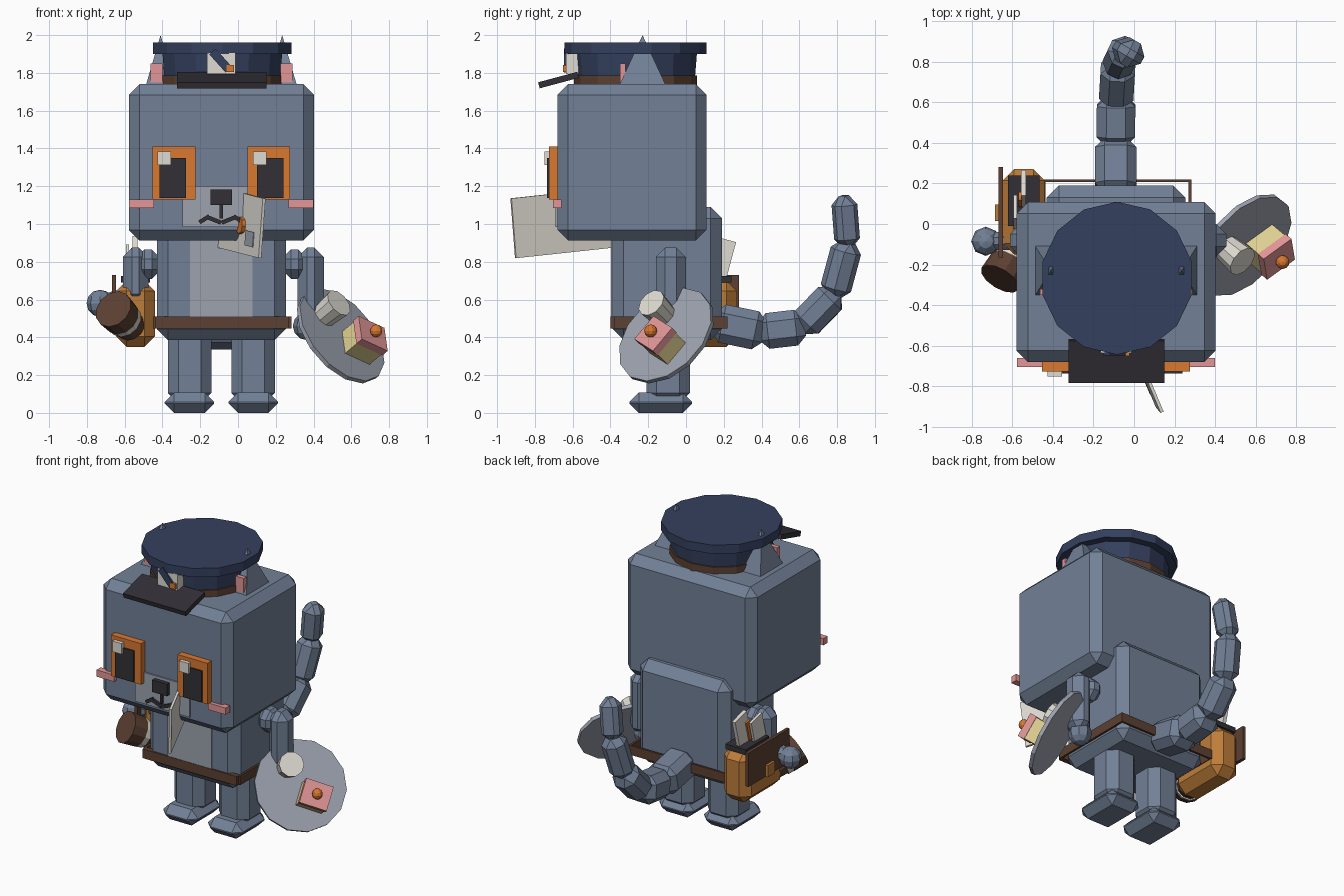
import bpy, bmesh, math
from mathutils import Vector, Matrix

if "Cube" in bpy.data.objects:
    bpy.data.objects.remove(bpy.data.objects["Cube"])

CX = -0.088  # symmetry plane of the figure


def mat(name, r, g, b):
    m = bpy.data.materials.new(name)
    lin = [((c / 255 + 0.055) / 1.055) ** 2.4 for c in (r, g, b)]
    m.diffuse_color = (*lin, 1)
    m.use_nodes = True
    m.node_tree.nodes["Principled BSDF"].inputs["Base Color"].default_value = m.diffuse_color
    return m


FUR = mat("blue_grey_fur", 114, 128, 150)
LIGHT = mat("light_grey", 156, 162, 174)
ORANGE = mat("orange", 216, 120, 48)
DARK = mat("charcoal", 50, 48, 54)
WHITE = mat("off_white", 222, 219, 210)
PINK = mat("pink", 226, 150, 150)
NAVY = mat("navy", 52, 64, 94)
BROWN = mat("brown", 92, 64, 50)
TAN = mat("tan_leather", 190, 125, 58)
CREAM = mat("cream_yellow", 224, 208, 146)


def finish(bm, name, m, loc=(0, 0, 0), rot=None):
    mesh = bpy.data.meshes.new(name)
    bmesh.ops.recalc_face_normals(bm, faces=bm.faces)
    bm.to_mesh(mesh)
    bm.free()
    mesh.materials.append(m)
    ob = bpy.data.objects.new(name, mesh)
    bpy.context.collection.objects.link(ob)
    r = rot.to_4x4() if rot else Matrix()
    ob.matrix_world = Matrix.Translation(loc) @ r
    return ob


def block(name, c, size, m, bevel=0, rot=None):
    """Box by centre and size, with optional chamfer and rotation."""
    bm = bmesh.new()
    bmesh.ops.create_cube(bm, size=1)
    bmesh.ops.scale(bm, vec=size, verts=bm.verts)
    if bevel:
        bmesh.ops.bevel(bm, geom=bm.edges[:], offset=bevel, segments=1,
                        affect='EDGES', clamp_overlap=True)
    return finish(bm, name, m, c, rot)


def box(name, x, y, z, m, bevel=0):
    """Box by its x, y and z ranges."""
    r = (x, y, z)
    return block(name, [(a + b) / 2 for a, b in r], [b - a for a, b in r], m, bevel)


def pair(name, x, y, z, m, bevel=0):
    """Box and its mirror image about the figure's centre."""
    box(name + "_right", x, y, z, m, bevel)
    box(name + "_left", (2 * CX - x[1], 2 * CX - x[0]), y, z, m, bevel)


def limb(name, p, q, w, m, bevel):
    """Chamfered square bar from p to q."""
    p, q = Vector(p), Vector(q)
    rot = (q - p).to_track_quat('Z', 'X').to_matrix()
    return block(name, (p + q) / 2, (w, w, (q - p).length), m, bevel, rot)


def tube(name, base, r1, r2, h, m, sides=14, rot=None):
    """Cone or cylinder rising from base."""
    bm = bmesh.new()
    bmesh.ops.create_cone(bm, cap_ends=True, segments=sides, radius1=r1, radius2=r2,
                          depth=h, matrix=Matrix.Translation((0, 0, h / 2)))
    return finish(bm, name, m, base, rot)


def ball(name, c, r, m, sides=8):
    bm = bmesh.new()
    bmesh.ops.create_uvsphere(bm, u_segments=sides, v_segments=6, radius=r)
    return finish(bm, name, m, c)


def axes(x, y):
    """Rotation whose local x, y follow two nearly perpendicular directions."""
    x = Vector(x).normalized()
    z = x.cross(Vector(y)).normalized()
    return Matrix((x, z.cross(x), z)).transposed()


# head and body
box("head", (-0.578, 0.402), (-0.68, 0.108), (0.913, 1.74), FUR, 0.056)
box("body", (-0.43, 0.254), (-0.39, 0.19), (0.385, 1.09), FUR, 0.06)
box("belly_patch", (-0.255, 0.078), (-0.397, -0.38), (0.50, 0.96), LIGHT)

# belt: open frame around the body
belt = box("belt", (-0.45, 0.282), (-0.38, 0.22), (0.447, 0.51), BROWN)
bm = bmesh.new()
bm.from_mesh(belt.data)
bmesh.ops.delete(bm, geom=[f for f in bm.faces if abs(f.normal.z) > 0.5], context='FACES')
bm.to_mesh(belt.data)
bm.free()
belt.modifiers.new("wall", 'SOLIDIFY').thickness = 0.02
box("belt_front", (-0.44, 0.27), (-0.40, -0.375), (0.447, 0.51), BROWN)

# legs, feet, shoulders
pair("leg", (-0.035, 0.195), (-0.21, 0.02), (0.05, 0.47), FUR, 0.055)
pair("foot", (-0.05, 0.212), (-0.30, 0.033), (0.0, 0.108), FUR, 0.05)
pair("shoulder", (0.23, 0.37), (-0.16, 0.0), (0.71, 0.865), FUR, 0.05)

# arms and hands
box("arm_right", (0.315, 0.455), (-0.16, 0.0), (0.46, 0.875), FUR, 0.05)
ball("hand_right", (0.365, -0.085, 0.46), 0.075, FUR)
box("upper_arm_left", (-0.61, -0.475), (-0.16, 0.0), (0.58, 0.875), FUR, 0.05)
limb("forearm_left", (-0.55, -0.08, 0.63), (-0.72, -0.085, 0.58), 0.09, FUR, 0.028)
ball("hand_left", (-0.73, -0.085, 0.58), 0.072, FUR)

# tail
path = [(-0.09, 0.16, 0.48), (-0.09, 0.40, 0.43), (-0.088, 0.615, 0.455),
        (-0.078, 0.785, 0.63), (-0.045, 0.855, 0.89), (-0.01, 0.835, 1.15)]
for i, w in enumerate((0.205, 0.19, 0.17, 0.155, 0.135)):
    p, q = Vector(path[i]), Vector(path[i + 1])
    d = (q - p).normalized() * 0.015
    limb(f"tail_{i + 1}", p - d, q + d * (i < 4), w, FUR, 0.048)

# eyes and cheeks
pair("eye", (0.05, 0.276), (-0.725, -0.67), (1.13, 1.41), ORANGE)
pair("pupil", (0.10, 0.24), (-0.735, -0.72), (1.137, 1.35), DARK)
for n, x in (("left", -0.425), ("right", 0.08)):
    box("eye_glint_" + n, (x, x + 0.07), (-0.75, -0.72), (1.312, 1.385), WHITE)
pair("cheek", (0.268, 0.40), (-0.705, -0.66), (1.084, 1.13), PINK)

# muzzle, nose and mouth
box("muzzle", (-0.295, 0.118), (-0.69, -0.67), (0.985, 1.2), LIGHT)
box("nose", (-0.145, -0.033), (-0.72, -0.68), (1.1, 1.182), DARK)
box("mouth_stem", (-0.097, -0.079), (-0.705, -0.68), (1.03, 1.11), DARK)
for s in (-1, 1):
    for off, z, w, ang in ((0.034, 1.02, 0.07, -22), (0.09, 1.025, 0.062, 32)):
        block("mouth_bar", (CX + s * off, -0.695, z), (w, 0.02, 0.022), DARK, 0,
              Matrix.Rotation(math.radians(s * ang), 3, 'Y'))

# ears
for s, n in ((-1, "left"), (1, "right")):
    bm = bmesh.new()
    bmesh.ops.create_cone(bm, cap_ends=True, segments=4, radius1=math.sqrt(2), radius2=0,
                          depth=1, matrix=Matrix.Rotation(math.pi / 4, 4, 'Z'))
    bmesh.ops.scale(bm, vec=(0.082, 0.13, 0.28), verts=bm.verts)
    finish(bm, "ear_" + n, FUR, (CX + s * 0.322, -0.23, 1.86))
pair("inner_ear", (0.225, 0.288), (-0.35, -0.32), (1.75, 1.85), PINK)

# cap
C = Vector((CX + 0.005, -0.267, 0))
tube("cap_band", C + Vector((0, 0, 1.735)), 0.325, 0.325, 0.05, BROWN)
tube("cap_crown", C + Vector((0, 0, 1.78)), 0.315, 0.325, 0.125, NAVY)
tube("cap_top", C + Vector((0, 0, 1.9)), 0.376, 0.376, 0.06, NAVY)
block("cap_visor", (-0.086, -0.675, 1.762), (0.472, 0.215, 0.033), DARK, 0,
      Matrix.Rotation(math.radians(15), 3, 'X'))
box("badge", (-0.165, -0.013), (-0.635, -0.57), (1.795, 1.905), WHITE)
block("badge_bar", (-0.092, -0.639, 1.865), (0.13, 0.015, 0.045), NAVY, 0,
      Matrix.Rotation(math.radians(48), 3, 'Y'))
box("badge_spot", (-0.06, -0.022), (-0.65, -0.62), (1.805, 1.842), ORANGE)

# envelope held in the mouth
E = axes((0.215, -0.51, -0.055), (0.025, -0.03, 0.315))
ec = Vector((0.02, -0.66, 1.005))


def on_env(a, b, h):
    return ec + E @ Vector((a, b, h))


block("envelope", ec, (0.555, 0.318, 0.016), WHITE, 0, E)
tube("envelope_seal", on_env(0.03, -0.01, 0.0), 0.045, 0.045, 0.028, ORANGE, 8, E)
block("envelope_stamp", on_env(0.14, -0.07, 0.009), (0.11, 0.08, 0.006), LIGHT, 0, E)

# tray with cup and cake
T = axes((0.76, 0.55, -0.35), (-0.108, 0.634, 0.762))
tc = Vector((0.545, -0.105, 0.41))


def on_tray(a, b, h):
    return tc + T @ Vector((a, b, h))


tube("tray", on_tray(0, 0, -0.015), 0.293, 0.293, 0.025, LIGHT, 14, T)
tube("tray_cup", on_tray(-0.112, 0.083, 0.0), 0.068, 0.08, 0.13, WHITE, 10, T)
block("cake", on_tray(0.088, -0.054, 0.055), (0.17, 0.15, 0.11), CREAM, 0, T)
block("cake_icing", on_tray(0.088, -0.054, 0.13), (0.18, 0.16, 0.045), PINK, 0, T)
ball("cake_cherry", on_tray(0.088, -0.054, 0.178), 0.034, ORANGE, 10)

# tilted takeaway cup
n = Vector((-0.45, -0.75, 0.45)).normalized()
M = n.to_track_quat('Z', 'Y').to_matrix()
top = Vector((-0.66, -0.27, 0.55))
for nm, d, r1, r2, h, m in (("cup_base", 0.21, 0.08, 0.087, 0.07, BROWN),
                            ("cup_ring", 0.14, 0.095, 0.098, 0.04, WHITE),
                            ("cup_lid", 0.10, 0.1, 0.106, 0.10, BROWN)):
    tube(nm, top - n * d, r1, r2, h, m, 12, M)

# shoulder bag with flap, buckle and papers
box("bag", (-0.645, -0.44), (-0.15, 0.27), (0.35, 0.70), TAN, 0.055)
box("bag_opening", (-0.62, -0.465), (-0.01, 0.24), (0.69, 0.725), DARK)
box("bag_flap", (-0.668, -0.645), (-0.165, 0.28), (0.50, 0.73), BROWN)
box("bag_buckle", (-0.685, -0.665), (0.015, 0.095), (0.50, 0.58), TAN)
lean = Matrix.Rotation(math.radians(-15), 3, 'X')
block("paper_tall", (-0.545, 0.17, 0.80), (0.025, 0.13, 0.25), WHITE, 0, lean)
block("paper_short", (-0.585, 0.06, 0.78), (0.018, 0.12, 0.2), WHITE, 0, lean)
block("paper_tab", (-0.56, 0.12, 0.80), (0.015, 0.04, 0.14), ORANGE, 0, lean)
